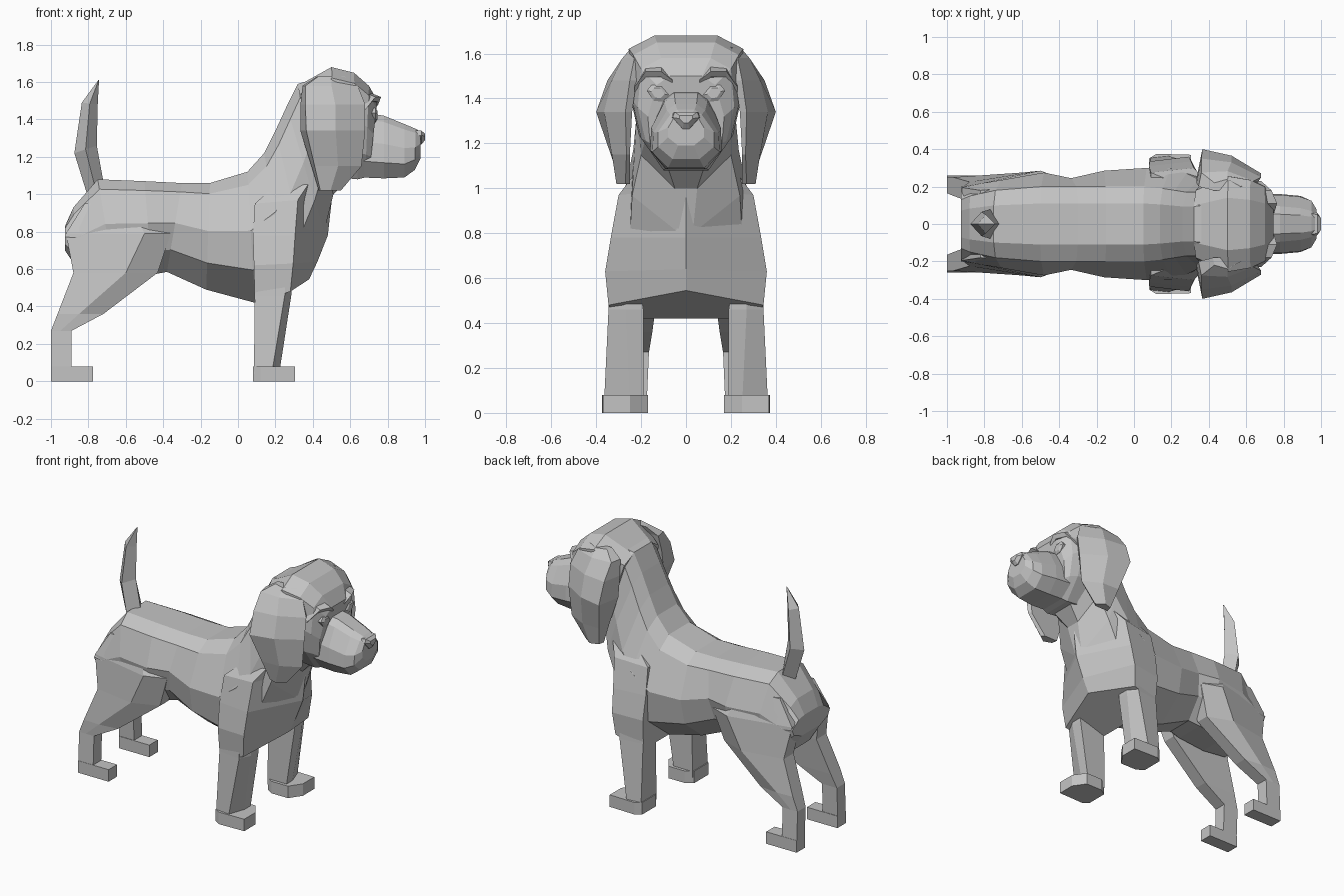
import bpy
import bmesh

cube = bpy.data.objects.get("Cube")
if cube:
    bpy.data.objects.remove(cube, do_unlink=True)

# One plain grey coat for the whole animal
coat = bpy.data.materials.new("plain grey")
coat.use_nodes = True
grey = (0.55, 0.55, 0.55, 1)
coat.diffuse_color = grey
coat.node_tree.nodes["Principled BSDF"].inputs["Base Color"].default_value = grey


def loft(name, rings, mirrored=False):
    """Skin a list of equal point rings, close both ends, optionally mirror across y."""
    bm = bmesh.new()
    loops = [[bm.verts.new(point) for point in ring] for ring in rings]
    count = len(loops[0])
    for low, high in zip(loops, loops[1:]):
        for i in range(count):
            j = (i + 1) % count
            bm.faces.new((low[i], low[j], high[j], high[i]))
    bm.faces.new(list(reversed(loops[0])))
    bm.faces.new(loops[-1])
    bmesh.ops.remove_doubles(bm, verts=bm.verts, dist=0.0001)
    bmesh.ops.recalc_face_normals(bm, faces=bm.faces)
    mesh = bpy.data.meshes.new(name)
    bm.to_mesh(mesh)
    bm.free()
    mesh.materials.append(coat)
    obj = bpy.data.objects.new(name, mesh)
    bpy.context.scene.collection.objects.link(obj)
    if mirrored:
        mirror = obj.modifiers.new("Mirror", "MIRROR")
        mirror.use_axis = (False, True, False)
        mirror.use_clip = False
    return obj


def slice_ring(top_x, top_z, low_x, low_z, top, middle, lower, bottom):
    """Symmetric ten-sided slice running from a top line to a bottom line."""
    half = []
    for t, width in ((0, top * 0.55), (0.1, top), (0.45, middle), (0.75, lower), (1, bottom)):
        half.append((top_x + (low_x - top_x) * t, width, top_z + (low_z - top_z) * t))
    return half + [(x, -y, z) for x, y, z in reversed(half)]


def limb_ring(z, back, middle, front, inner, y_back, y_middle, y_front):
    """Five-cornered horizontal slice of a leg, bulging at the middle."""
    return [(back, inner, z), (back, y_back, z), (middle, y_middle, z),
            (front, y_front, z), (front, inner, z)]


def chest_ring(z_back, z_side, z_front, back, side, front, y_back, y_side):
    """Slice of the chest, pointed at the breastbone."""
    return [(back, 0, z_back), (back, y_back, z_back), (side, y_side, z_side), (front, 0, z_front),
            (side, -y_side, z_side), (back, -y_back, z_back)]


def prism(name, outline, bottom, top):
    """Mirrored pair of flat outlines raised between two heights."""
    return loft(name, [[(x, y, z) for x, y in outline] for z in (bottom, top)], True)


# Torso from rump to chest, sweeping up into the neck
loft("body", [slice_ring(*s) for s in (
    (-.925, .83, -.925, .7, .13, .2, .18, .1),
    (-.88, .93, -.84, .57, .15, .21, .2, .1),
    (-.75, 1.08, -.66, .55, .18, .235, .22, .1),
    (-.5, 1.07, -.46, .57, .2, .275, .23, .1),
    (-.3, 1.06, -.38, .585, .2, .245, .21, .09),
    (-.15, 1.06, -.17, .49, .2, .285, .25, .07),
    (.05, 1.12, .09, .42, .2, .3, .28, .05),
    (.14, 1.22, .27, .52, .19, .3, .25, .1),
    (.2, 1.34, .38, .6, .18, .27, .25, .05),
    (.26, 1.47, .46, .8, .17, .235, .24, .03),
    (.32, 1.59, .51, 1, .17, .22, .2, .05),
    (.45, 1.63, .6, 1.09, .2, .21, .18, .08))])

# Broad chest and shoulders, from between the legs up to the throat
loft("chest", [chest_ring(*s) for s in (
    (.42, .48, .545, .09, .28, .38, .32, .345),
    (.62, .63, .64, .085, .295, .425, .335, .36),
    (.78, .78, .78, .08, .305, .48, .31, .335),
    (.95, .97, 1, .09, .32, .505, .275, .3),
    (1.09, 1.09, 1.1, .25, .4, .51, .21, .21))])

# Skull
loft("skull", [slice_ring(*s) for s in (
    (.32, 1.58, .42, 1.12, .18, .22, .19, .1),
    (.5, 1.68, .54, 1.09, .255, .25, .21, .1),
    (.62, 1.65, .64, 1.08, .235, .24, .2, .1),
    (.7, 1.58, .68, 1.09, .2, .215, .18, .09),
    (.745, 1.5, .7, 1.1, .13, .17, .16, .08))])

# Muzzle, fullest at the lips and blunt at the tip
loft("muzzle", [slice_ring(*s) for s in (
    (.66, 1.44, .66, 1.09, .1, .15, .16, .09),
    (.78, 1.42, .78, 1.085, .095, .155, .16, .09),
    (.89, 1.375, .89, 1.09, .085, .145, .15, .08),
    (.95, 1.35, .945, 1.13, .07, .125, .125, .06),
    (.975, 1.335, .975, 1.19, .05, .08, .08, .035))])

# Nose pad: wide above, pointed below
loft("nose", [[(x, y * k, z) for y, z in (
    (-.05, 1.34), (.05, 1.34), (.06, 1.315), (.015, 1.265), (-.015, 1.265), (-.06, 1.315))]
    for x, k in ((.95, 1.1), (.98, 1))]
    + [[(1, y, z) for y, z in (
        (-.03, 1.325), (.03, 1.325), (.03, 1.31), (.01, 1.29), (-.01, 1.29), (-.03, 1.31))]])

# Brow ridges and eyes
loft("brow", [[(x - .1, y, z + .04), (x, y, z), (x - .02, y, z - .025), (x - .1, y, z - .03)]
              for y, x, z in ((.06, .75, 1.48), (.11, .765, 1.52), (.18, .735, 1.52), (.23, .68, 1.45))],
     True)
loft("eye", [[(x, .125 + y * k, 1.425 + z * k) for y, z in (
    (-.05, -.01), (-.02, .035), (.03, .035), (.05, .01), (.02, -.035), (-.02, -.04))]
    for x, k in ((.68, 1), (.735, 1), (.745, .6))], True)


# Hanging ears: wedges, flared at the back edge and flat on the inside
def ear_ring(z, back_x, back_y, front_x, front_y, inner):
    middle_x = (back_x + front_x) / 2
    middle_y = (back_y + front_y) / 2 + .03
    return [(back_x, back_y, z), (middle_x, middle_y, z), (front_x, front_y, z),
            (front_x - .02, inner, z), (back_x - (back_y - inner) * .2, inner, z)]


loft("ear", [ear_ring(*s) for s in (
    (1.02, .44, .29, .55, .27, .25),
    (1.15, .41, .335, .66, .265, .25),
    (1.34, .365, .4, .68, .27, .24),
    (1.48, .36, .35, .68, .25, .22),
    (1.58, .36, .275, .64, .23, .2),
    (1.63, .43, .22, .57, .2, .18))], True)

# Tail: diamond slices ending in a point
loft("tail", [[(back, 0, zb), ((back + front) / 2, width, (zb + zf) / 2),
               (front, 0, zf), ((back + front) / 2, -width, (zb + zf) / 2)]
              for back, zb, front, zf, width in (
    (-.82, .94, -.7, 1.03, .08),
    (-.81, 1.01, -.72, 1.07, .08),
    (-.875, 1.22, -.755, 1.26, .065),
    (-.835, 1.49, -.75, 1.48, .05),
    (-.747, 1.61, -.743, 1.61, .003))])

# Front legs and paws, rising into the chest
loft("front_leg", [limb_ring(*s) for s in (
    (.04, .085, .18, .22, .19, .355, .365, .25),
    (.46, .09, .25, .285, .19, .325, .345, .27),
    (.6, .12, .25, .29, .21, .32, .34, .26))], True)
prism("front_paw", ((.08, .2), (.08, .35), (.12, .375), (.305, .37), (.305, .25), (.25, .17), (.13, .17)),
      0, .08)

# Hind legs with thighs merging into the flanks, and paws
loft("hind_leg", [limb_ring(*s) for s in (
    (.04, -1, -.95, -.89, .175, .26, .26, .26),
    (.27, -1, -.95, -.89, .165, .25, .25, .25),
    (.36, -.965, -.85, -.72, .15, .25, .255, .24),
    (.58, -.88, -.6, -.43, .12, .225, .275, .21),
    (.79, -.92, -.5, -.36, .1, .195, .285, .235),
    (.95, -.82, -.58, -.45, .08, .18, .2, .17))], True)
prism("hind_paw", ((-1, .17), (-1, .26), (-.775, .26), (-.775, .17)), 0, .08)
